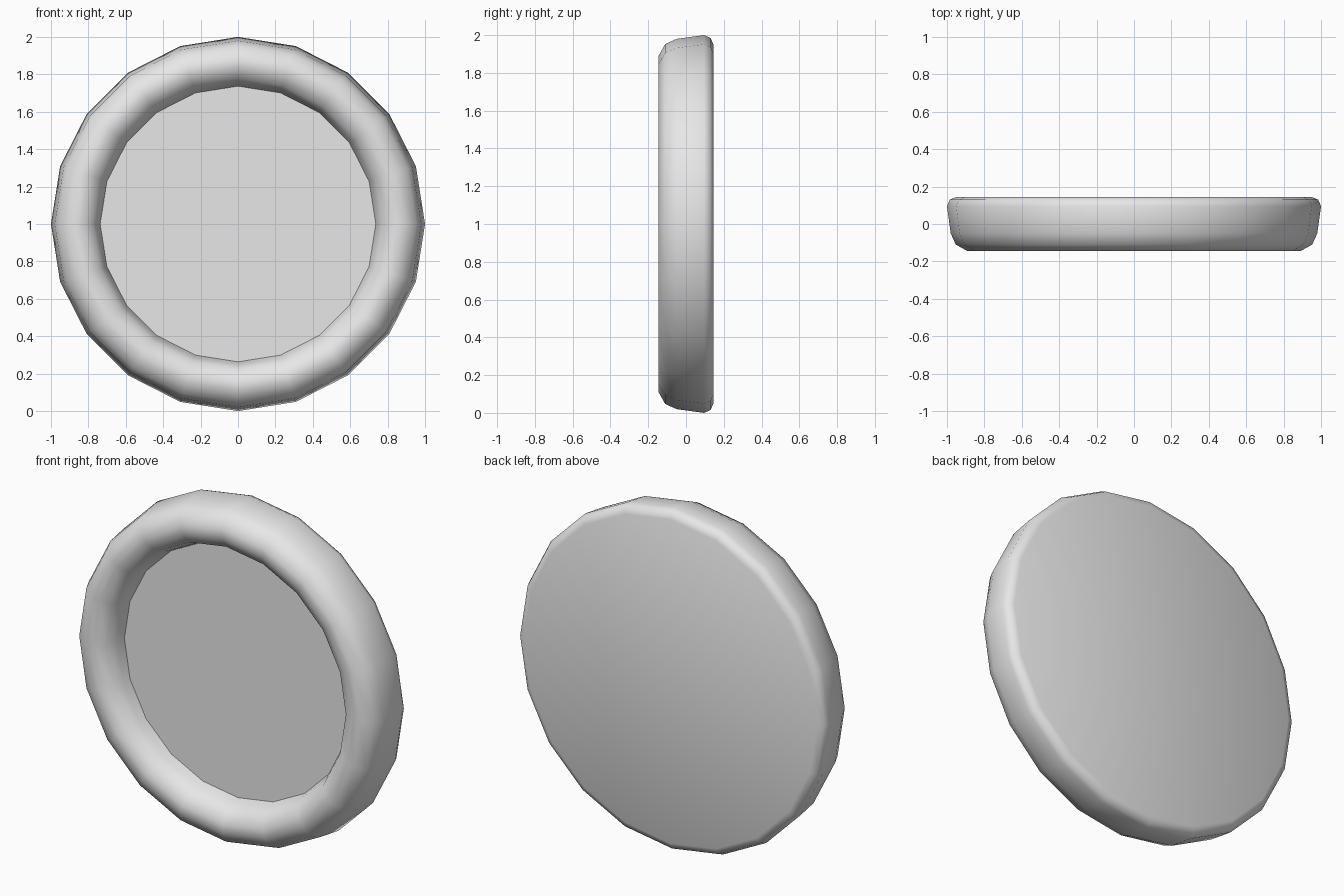
import bpy, bmesh, math

SIDES = 20

cube = bpy.data.objects.get("Cube")
if cube:
    bpy.data.objects.remove(cube, do_unlink=True)

grey = bpy.data.materials.new("light_grey")
grey.use_nodes = True
colour = (0.8, 0.8, 0.8, 1)
grey.diffuse_color = colour
grey.node_tree.nodes["Principled BSDF"].inputs["Base Color"].default_value = colour


def ring(bm, radius, y):
    """One ring of vertices around the y axis."""
    angles = [2 * math.pi * i / SIDES for i in range(SIDES)]
    return [bm.verts.new((radius * math.cos(a), y, radius * math.sin(a))) for a in angles]


def lathe(name, profile, cap_first=False):
    """Revolve (radius, y) points around y; the last ring may be capped too."""
    bm = bmesh.new()
    rings = [ring(bm, r, y) for r, y in profile]
    for a, b in zip(rings, rings[1:]):
        for i in range(SIDES):
            j = (i + 1) % SIDES
            bm.faces.new((a[i], a[j], b[j], b[i]))
    if cap_first:
        bm.faces.new(rings[0][::-1])
    mesh = bpy.data.meshes.new(name)
    bm.to_mesh(mesh)
    bm.free()
    mesh.materials.append(grey)
    obj = bpy.data.objects.new(name, mesh)
    obj.location.z = 1
    bpy.context.collection.objects.link(obj)
    return obj


# Rounded rim with the flat back, from the back edge round to the inner wall
rim = lathe("rim_and_back", [
    (0.95, 0.145), (0.985, 0.13), (1.0, 0.095), (0.98, -0.05), (0.953, -0.11),
    (0.89, -0.145), (0.84, -0.145), (0.777, -0.11), (0.75, -0.05), (0.737, 0.0),
], cap_first=True)

# Flat panel recessed inside the rim
panel = lathe("front_panel", [(0.737, 0.0)], cap_first=True)

# Outward normals: the back cap faces +y, the panel faces -y
for obj, facing in ((rim, 1), (panel, -1)):
    mesh = obj.data
    if mesh.polygons[-1].normal.y * facing < 0:
        mesh.flip_normals()

# Smooth rim, flat panel
bpy.ops.object.select_all(action="DESELECT")
rim.select_set(True)
bpy.context.view_layer.objects.active = rim
bpy.ops.object.shade_smooth_by_angle(angle=math.radians(50))
